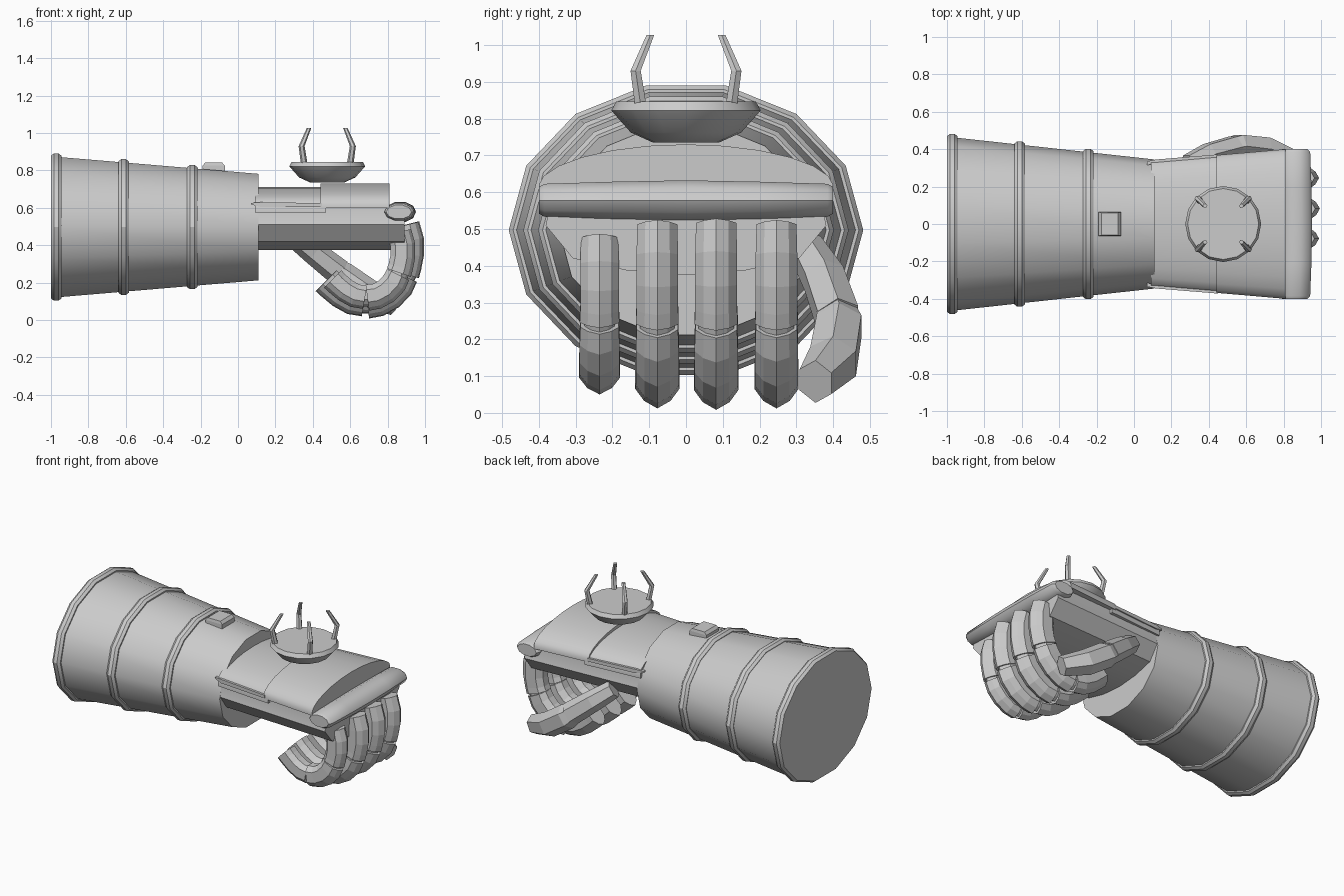
import bpy, bmesh, math
from mathutils import Vector

if "Cube" in bpy.data.objects:
    bpy.data.objects.remove(bpy.data.objects["Cube"])

grey = bpy.data.materials.new("light_grey")
grey.diffuse_color = (0.6, 0.6, 0.6, 1)
grey.use_nodes = True
grey.node_tree.nodes["Principled BSDF"].inputs["Base Color"].default_value = grey.diffuse_color


def loft(name, rings, smooth=None):
    """Skin a list of closed rings and cap both ends."""
    bm = bmesh.new()
    rows = [[bm.verts.new(p) for p in ring] for ring in rings]
    n = len(rows[0])
    for a, b in zip(rows, rows[1:]):
        for i in range(n):
            j = (i + 1) % n
            bm.faces.new((a[i], a[j], b[j], b[i]))
    bm.faces.new(rows[0])
    bm.faces.new(rows[-1])
    bmesh.ops.recalc_face_normals(bm, faces=bm.faces)
    mesh = bpy.data.meshes.new(name)
    bm.to_mesh(mesh)
    bm.free()
    mesh.materials.append(grey)
    ob = bpy.data.objects.new(name, mesh)
    bpy.context.collection.objects.link(ob)
    if smooth:
        bpy.ops.object.select_all(action='DESELECT')
        ob.select_set(True)
        bpy.context.view_layer.objects.active = ob
        bpy.ops.object.shade_smooth_by_angle(angle=math.radians(smooth))
    return ob


def sweep(name, path, section, sizes):
    """Sweep an (outward, sideways) section along a path; sizes are half extents."""
    pts = [Vector(p) for p in path]
    rings = []
    for i, p in enumerate(pts):
        t = (pts[min(i + 1, len(pts) - 1)] - pts[max(i - 1, 0)]).normalized()
        side = Vector((0, 1, 0))
        side = (side - t * side.dot(t)).normalized()
        out = t.cross(side)
        h, w = sizes[i]
        rings.append([p + out * u * h + side * v * w for u, v in section])
    return loft(name, rings)


def oval(x, ry, rz, n=14, z=0.497):
    return [(x, ry * math.cos(2 * math.pi * i / n), z + rz * math.sin(2 * math.pi * i / n))
            for i in range(n)]


def sleeve_radii(x):
    t = (x + 1) / 1.11
    return 0.467 - 0.122 * t, 0.388 - 0.096 * t


# Tapered sleeve with three raised bands
loft("sleeve", [oval(x, *sleeve_radii(x)) for x in (-0.99, 0.11)], 35)
for k, x0 in enumerate((-0.972, -0.612, -0.245)):
    rings = []
    for dx, lift in ((-0.028, -0.01), (-0.028, 0.006), (-0.012, 0.018),
                     (0.012, 0.018), (0.028, 0.006), (0.028, -0.01)):
        ry, rz = sleeve_radii(x0)
        rings.append(oval(x0 + dx, ry + lift, rz + lift))
    loft(f"sleeve_band_{k + 1}", rings, 30)

# Small raised block on top of the sleeve
loft("sleeve_block", [[(x, y, z) for x, y in ((-0.13 - a, -b), (-0.13 + a, -b), (-0.13 + a, b), (-0.13 - a, b))]
                      for a, b, z in ((0.06, 0.063, 0.77), (0.06, 0.063, 0.825), (0.045, 0.06, 0.842))])

# Palm: rounded underside, straight sides
half = [(0.345, 0.61), (0.345, 0.575), (0.36, 0.51), (0.29, 0.42), (0.15, 0.387)]
profile = half + [(0, 0.375)] + [(-y, z) for y, z in reversed(half)]
loft("palm", [[(x, y * s, z) for y, z in profile] for x, s in ((0.09, 0.94), (0.89, 1.06))], 25)


# Domed back-of-hand plates
def dome(name, stations, low, edge):
    rings = []
    for x, w, peak in stations:
        top = [(x, w * math.cos(math.pi * i / 12),
                edge + (peak - edge) * math.sin(math.pi * i / 12) ** 1.1) for i in range(13)]
        rings.append(top + [(x, -w, low), (x, w, low)])
    loft(name, rings, 30)


dome("rear_hand_plate", ((0.09, 0.335, 0.71), (0.47, 0.365, 0.71)), 0.575, 0.615)
dome("front_hand_plate", ((0.44, 0.368, 0.73), (0.81, 0.4, 0.73)), 0.6, 0.62)
for s in (-1, 1):
    # Pointed trim along the edge of the rear plate
    loft("plate_trim", [[(x, s * (y - 0.02), z0), (x, s * y, z0), (x, s * y, z1), (x, s * (y - 0.02), z1)]
                        for x, y, z0, z1 in ((0.07, 0.335, 0.618, 0.626), (0.12, 0.345, 0.605, 0.63),
                                             (0.45, 0.372, 0.605, 0.625))])

# Knuckle bar across the front of the hand
rings = []
for y, rx, rz, x in ((-0.4, 0.068, 0.038, 0.86), (-0.385, 0.08, 0.047, 0.862), (-0.2, 0.083, 0.053, 0.866),
                     (0, 0.084, 0.057, 0.868), (0.2, 0.083, 0.053, 0.866), (0.385, 0.08, 0.047, 0.862),
                     (0.4, 0.068, 0.038, 0.86)):
    rings.append([(x + rx * math.cos(math.pi * i / 5), y, 0.578 + rz * math.sin(math.pi * i / 5))
                  for i in range(10)])
loft("knuckle_bar", rings, 40)

# Curled fingers, three armoured segments each
right = [(0.75, 0.6), (0.35, 1), (-0.6, 1), (-1, 0.45)]
finger_section = [(1, 0)] + right + [(u, -v) for u, v in reversed(right)]
segments = [
    [(0.895, 0.51), (0.915, 0.43), (0.915, 0.35), (0.902, 0.285), (0.89, 0.25)],
    [(0.886, 0.238), (0.86, 0.185), (0.81, 0.133), (0.75, 0.1), (0.69, 0.092)],
    [(0.675, 0.092), (0.61, 0.104), (0.55, 0.138), (0.5, 0.18), (0.47, 0.21)],
]
fingers = (("little_finger", -0.235, 0.84), ("ring_finger", -0.078, 0.985),
           ("middle_finger", 0.082, 1.0), ("index_finger", 0.246, 0.985))
for name, y, s in fingers:
    for k, seg in enumerate(segments):
        path = [(0.7 + (x - 0.7) * s, y, 0.27 + (z - 0.27) * s) for x, z in seg]
        h = (0.079, 0.082, 0.076)[k] * s
        w = (0.057, 0.059, 0.056)[k] * (0.5 + 0.5 * s)
        sizes = [(h * f, w * f) for f in (0.96, 1, 1, 1, 1.03)]
        sweep(f"{name}_segment_{k + 1}", path, finger_section, sizes)
    # Inner joint core closing the gaps between segments
    core = [p for seg in segments for p in seg[1:-1]]
    sweep(f"{name}_core", [(0.7 + (x - 0.7) * s, y, 0.27 + (z - 0.27) * s) for x, z in core],
          finger_section, [(0.068 * s, 0.048 * s)] * len(core))

# Thumb in two segments
hexagon = [(math.cos(math.pi * i / 3), math.sin(math.pi * i / 3)) for i in range(6)]
sweep("thumb_base", [(0.29, 0.325, 0.45), (0.4, 0.375, 0.365), (0.54, 0.413, 0.255)],
      hexagon, [(0.055, 0.05), (0.065, 0.062), (0.072, 0.065)])
sweep("thumb_tip", [(0.5, 0.405, 0.28), (0.56, 0.416, 0.235), (0.7, 0.4, 0.14), (0.84, 0.352, 0.085)],
      hexagon, [(0.06, 0.056), (0.078, 0.07), (0.078, 0.073), (0.062, 0.052)])

# Dish on the back of the hand
cx = 0.477
loft("dish", [[(cx + r * math.cos(math.pi * i / 8), r * math.sin(math.pi * i / 8), z) for i in range(16)]
              for r, z in ((0.09, 0.735), (0.15, 0.762), (0.203, 0.822), (0.19, 0.846))], 25)

# Four bent prongs around the dish
for sx in (-1, 1):
    for sy in (-1, 1):
        rings = []
        for d, z, r in ((0.123, 0.835, 0.018), (0.137, 0.93, 0.016), (0.097, 1.027, 0.012)):
            rings.append([(cx + sx * d + r * math.cos(math.pi * i / 3),
                           sy * d + r * math.sin(math.pi * i / 3), z) for i in range(6)])
        loft("prong", rings)
